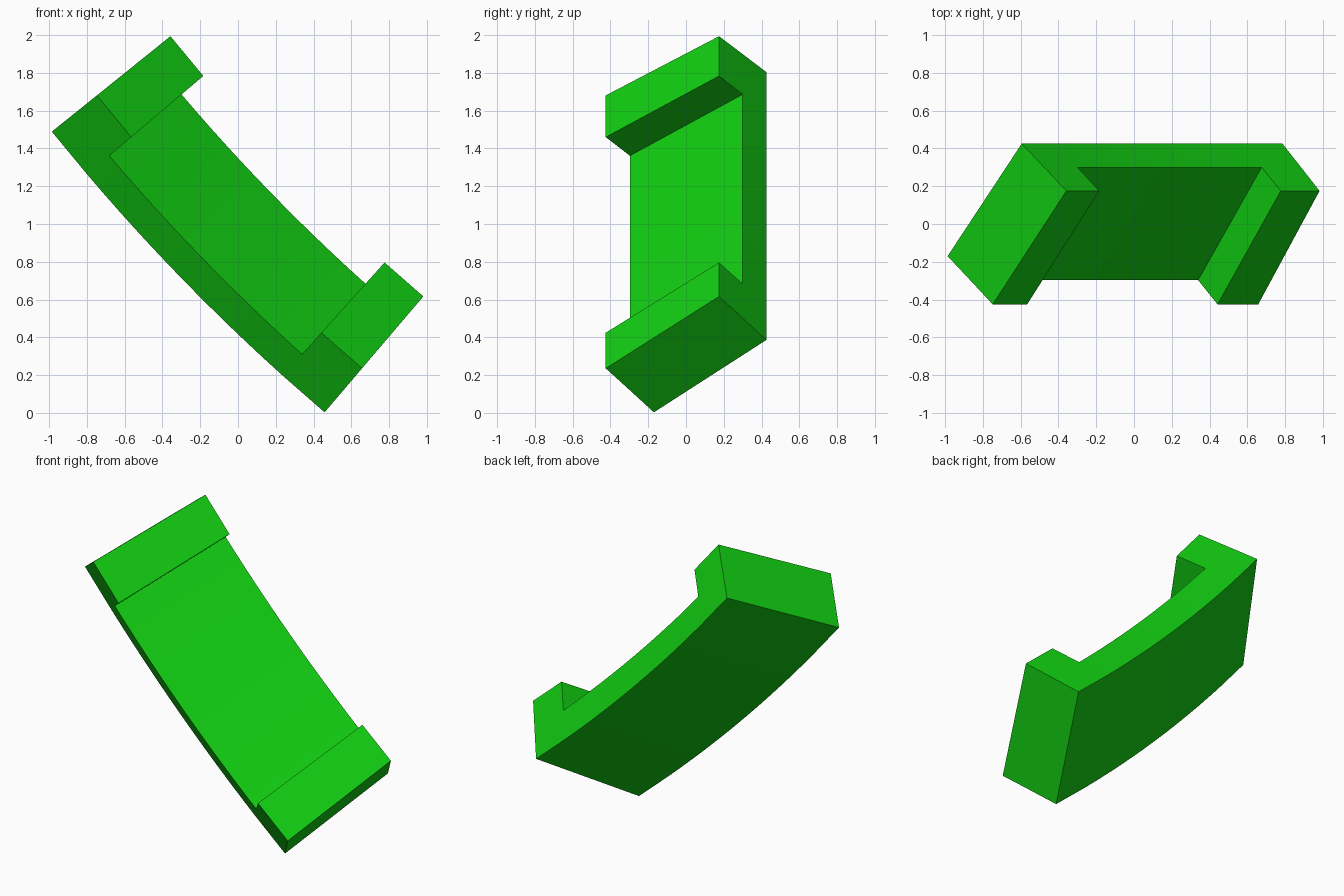
import bpy, bmesh, math

cube = bpy.data.objects.get("Cube")
if cube:
    bpy.data.objects.remove(cube, do_unlink=True)

# Single green material
green = bpy.data.materials.new("bright_green")
green.use_nodes = True
colour = (0.006, 0.62, 0.006, 1.0)
green.diffuse_color = colour
green.node_tree.nodes["Principled BSDF"].inputs["Base Color"].default_value = colour

# Sweep about an axis parallel to y, through (CX, CZ)
CX, CZ, RADIUS = 7.626, 8.413, 11.05
START, END, LIP = 38.8, 49.56, 1.526   # degrees
FLOOR_STEPS = 12

# Tilted section: (inward distance, y) of the low and high edge of each level
LEVELS = [((0.0, -0.17), (0.503, 0.425)),      # underside
          ((0.153, -0.297), (0.655, 0.30)),    # channel floor
          ((0.306, -0.425), (0.806, 0.175))]   # lip tops

span = END - START - 2 * LIP
angles = [START] + [START + LIP + span * i / FLOOR_STEPS
                    for i in range(FLOOR_STEPS + 1)] + [END]
last = len(angles) - 2

bm = bmesh.new()
verts = {}


def vert(i, level, side):
    """Shared vertex at one sweep angle, level and edge."""
    key = (i, level, side)
    if key not in verts:
        inward, y = LEVELS[level][side]
        a, r = math.radians(angles[i]), RADIUS - inward
        verts[key] = bm.verts.new((CX - r * math.cos(a), y, CZ - r * math.sin(a)))
    return verts[key]


# Solid cells: the whole curved base, plus a raised lip at each end
cells = {(i, 0) for i in range(last + 1)} | {(0, 1), (last, 1)}
for i, k in sorted(cells):
    for side in (0, 1):
        bm.faces.new([vert(i, k, side), vert(i + 1, k, side),
                      vert(i + 1, k + 1, side), vert(i, k + 1, side)])
    for step in (0, 1):
        if (i + 2 * step - 1, k) not in cells:      # end walls
            n = i + step
            bm.faces.new([vert(n, k, 0), vert(n, k, 1),
                          vert(n, k + 1, 1), vert(n, k + 1, 0)])
        if (i, k + 2 * step - 1) not in cells:      # underside and tops
            n = k + step
            bm.faces.new([vert(i, n, 0), vert(i + 1, n, 0),
                          vert(i + 1, n, 1), vert(i, n, 1)])
bmesh.ops.recalc_face_normals(bm, faces=bm.faces)

mesh = bpy.data.meshes.new("curved_channel")
bm.to_mesh(mesh)
bm.free()
mesh.materials.append(green)
channel = bpy.data.objects.new("curved_channel", mesh)
bpy.context.collection.objects.link(channel)

# Smooth the gentle curve, keep the corners crisp
bpy.ops.object.select_all(action='DESELECT')
channel.select_set(True)
bpy.context.view_layer.objects.active = channel
bpy.ops.object.shade_smooth_by_angle(angle=math.radians(30))
